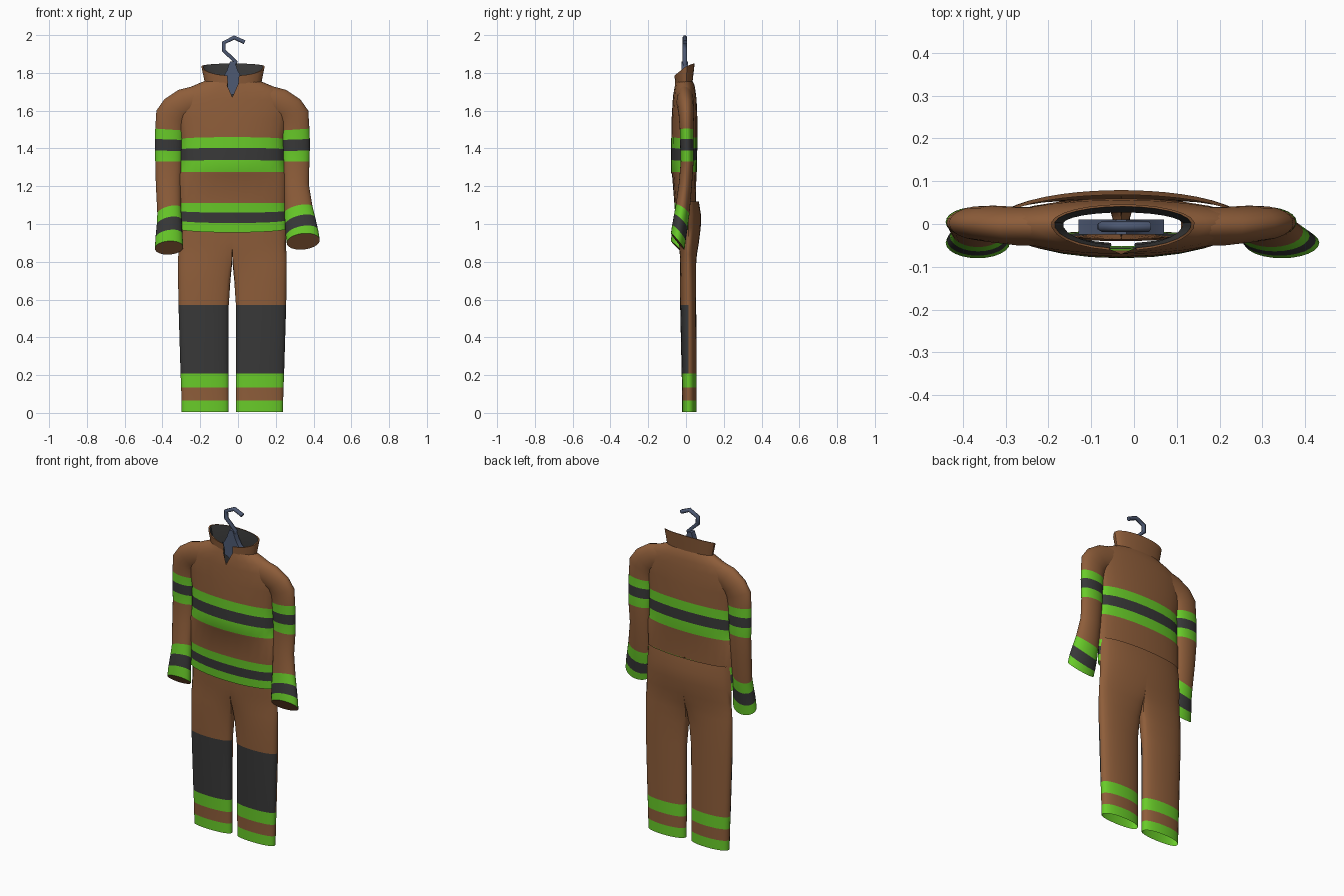
import bpy, bmesh, math
from mathutils import Vector

if "Cube" in bpy.data.objects:
    bpy.data.objects.remove(bpy.data.objects["Cube"])

CX = -0.03   # centre line of the garment
N = 24       # points round every section


def mat(name, col):
    m = bpy.data.materials.new(name)
    m.diffuse_color = (*col, 1)
    m.use_nodes = True
    m.node_tree.nodes["Principled BSDF"].inputs["Base Color"].default_value = m.diffuse_color
    return m


BROWN = mat("brown_cloth", (0.27, 0.11, 0.042))
GREEN = mat("lime_band", (0.14, 0.60, 0.022))
DARK = mat("dark_cloth", (0.04, 0.04, 0.04))
STEEL = mat("hanger_blue", (0.075, 0.10, 0.17))
B, G, D = 0, 1, 2


def loft(bm, rings, segs, closed=True, front=None):
    """Skin rings of equal length; segs gives the material of each strip."""
    rows = [[bm.verts.new(p) for p in r] for r in rings]
    n = len(rows[0])
    for i, (a, b) in enumerate(zip(rows, rows[1:])):
        for j in range(n if closed else n - 1):
            k = (j + 1) % n
            f = bm.faces.new((a[j], a[k], b[k], b[j]))
            f.material_index = segs[i]
            if front and i == front[0] and j < n / 2:
                f.material_index = front[1]
    return rows


def finish(bm, name, angle=40, weld=True):
    if weld:
        bmesh.ops.remove_doubles(bm, verts=bm.verts, dist=0.0005)
    bmesh.ops.recalc_face_normals(bm, faces=bm.faces)
    me = bpy.data.meshes.new(name)
    bm.to_mesh(me)
    bm.free()
    for m in (BROWN, GREEN, DARK):
        me.materials.append(m)
    ob = bpy.data.objects.new(name, me)
    bpy.context.collection.objects.link(ob)
    bpy.ops.object.select_all(action='DESELECT')
    ob.select_set(True)
    bpy.context.view_layer.objects.active = ob
    bpy.ops.object.shade_smooth_by_angle(angle=math.radians(angle))
    return ob


# angles start at the left side and run past the front first
ANG = [math.pi + 2 * math.pi * i / N for i in range(N)]


def section(z, w, yf, yb, sag=0.0):
    return [Vector((CX + w * math.cos(t),
                    (yb if math.sin(t) > 0 else -yf) * math.sin(t),
                    z - sag * abs(math.sin(t)))) for t in ANG]


# jacket body: z, half width, front y, back y, sag
body = [(0.975, .288, -.052, .05, .02), (1.02, .286, -.055, .05, .015), (1.07, .284, -.058, .05, .01),
        (1.112, .283, -.062, .052, 0), (1.262, .284, -.074, .055, 0), (1.275, .276, -.08, .057, 0),
        (1.335, .275, -.08, .058, -.003), (1.395, .274, -.079, .06, -.008), (1.45, .272, -.078, .06, -.01),
        (1.56, .29, -.076, .06, 0), (1.66, .30, -.07, .056, 0), (1.705, .265, -.065, .05, 0),
        (1.735, .20, -.06, .045, 0), (1.757, .147, -.056, .034, 0)]
rings = [section(*r) for r in body]
for r in rings[11:]:                      # neck notch
    r[N // 4] = Vector((CX, -.07, 1.672))
bm = bmesh.new()
loft(bm, rings, [G, D, G, B, B, G, D, G, B, B, B, B, B])
finish(bm, "jacket_body")

# collar with dark lining, open at the front
bm = bmesh.new()
arc = [math.radians(-90 + 11 + 338 * i / N) for i in range(N + 1)]


def collar_ring(w, yf, yb, z0, rise):
    out = []
    for t in arc:
        s = math.sin(t)
        z = z0 + rise * (s * 0.015 if s > 0 else s * 0.05)
        out.append(Vector((CX + .004 + w * math.cos(t), (yb if s > 0 else -yf) * s, z)))
    return out


loft(bm, [collar_ring(.15, -.058, .034, 1.745, .2), collar_ring(.168, -.062, .046, 1.835, 1),
          collar_ring(.160, -.057, .041, 1.835, 1), collar_ring(.140, -.050, .027, 1.75, .2),
          collar_ring(.150, -.045, .040, 1.62, 0)], [B, B, D, D], closed=False)
finish(bm, "collar")

# sleeves: outer x, outer z, inner x, inner z (x from centre line), y, half depth, front lift
upper = [(.16, 1.742, .14, 1.60, -.005, .045, 0), (.285, 1.71, .20, 1.575, -.005, .045, 0),
         (.36, 1.66, .235, 1.56, 0, .043, 0), (.402, 1.60, .25, 1.535, .002, .04, 0),
         (.408, 1.505, .258, 1.495, .003, .036, 0), (.41, 1.45, .262, 1.445, .004, .036, 0),
         (.41, 1.39, .265, 1.385, .005, .035, 0), (.408, 1.33, .268, 1.33, .006, .034, 0),
         (.405, 1.21, .272, 1.21, -.003, .034, .012)]
ends = {"right": [(.425, 1.09, .277, 1.06, -.018, .036, .025), (.44, 1.03, .278, .995, -.028, .036, .034),
                  (.455, .965, .283, .935, -.038, .036, .04), (.463, .915, .288, .90, -.044, .036, .043)],
        "left": [(.397, 1.055, .272, 1.085, -.018, .036, .025), (.40, .995, .268, 1.02, -.028, .036, .03),
                 (.407, .925, .264, .945, -.038, .036, .034), (.41, .87, .26, .878, -.044, .036, .036)]}
for side, tail in ends.items():
    sx = 1 if side == "right" else -1
    rings = []
    for ox, oz, ix, iz, y, d, lift in upper + tail:
        o, i = Vector((CX + sx * ox, y, oz)), Vector((CX + sx * ix, y, iz))
        c, u, v = (o + i) / 2, (o - i) / 2, Vector((0, d, -lift))
        rings.append([c + u * math.cos(t) + v * math.sin(t) for t in ANG])
    bm = bmesh.new()
    rows = loft(bm, rings, [B] * 4 + [G, D, G, B, B, G, D, G])
    bm.faces.new(rows[-1]).material_index = B      # sleeve end
    finish(bm, side + "_sleeve")

# trousers: z, outer half width, inner gap, front y, back y, blend into shared hips
legs = [(.005, .268, .02, -.02, .056, 0), (.065, .269, .02, -.02, .056, 0), (.135, .271, .02, -.021, .056, 0),
        (.208, .274, .02, -.023, .056, 0), (.57, .285, .019, -.031, .054, 0), (.70, .287, .012, -.033, .054, .15),
        (.79, .288, .003, -.034, .056, .5), (.84, .286, 0, -.035, .060, .85), (.90, .284, 0, -.037, .068, 1),
        (.98, .282, 0, -.04, .078, 1), (1.05, .278, 0, -.04, .079, 1), (1.12, .272, 0, -.035, .068, 1)]
bm = bmesh.new()
K = math.cos(2 * math.pi / N)
for sx in (-1, 1):
    rings = []
    for z, w, gap, yf, yb, k in legs:
        y0, row = .012, []
        for t in ANG:
            c, s = math.cos(t), math.sin(t)
            ex = (w + gap) / 2 + (w - gap) / 2 * c
            dx = min(max(w / 2 * (1 + c / K), 0), w)
            prof = math.sqrt(max(0, 1 - (dx / w) ** 2)) if abs(s) > .01 else 0
            h = (1 - k) * abs(s) ** .8 + k * prof
            y = y0 + ((yb - y0) if s > 0 else (yf - y0)) * h
            row.append(Vector((CX + sx * (ex * (1 - k) + dx * k), y, z)))
        rings.append(row)
    # front of the shin strip is the dark knee pad
    loft(bm, rings, [G, B, G] + [B] * 8, front=(3, D))
finish(bm, "trousers", 50)

# hanger: tapered plate inside the neck
half = [(.012, 1.86), (.03, 1.81), (.05, 1.775), (.10, 1.74), (.10, 1.715), (.03, 1.70), (.004, 1.685)]
prof = half + [(-x, z) for x, z in reversed(half)]
bm = bmesh.new()
f = bm.faces.new([bm.verts.new((CX + x, -.024, z)) for x, z in prof])
ext = bmesh.ops.extrude_face_region(bm, geom=[f])
bmesh.ops.translate(bm, verts=[v for v in ext["geom"] if isinstance(v, bmesh.types.BMVert)], vec=(0, .034, 0))
plate = finish(bm, "hanger_body", 30, weld=False)
plate.data.materials.clear()
plate.data.materials.append(STEEL)

# hanger hook
cu = bpy.data.curves.new("hanger_hook", 'CURVE')
cu.dimensions = '3D'
cu.bevel_depth, cu.bevel_resolution, cu.use_fill_caps = .0125, 1, True
pts = [(CX, 1.82), (-.012, 1.858), (-.075, 1.918), (-.075, 1.96), (-.02, 1.987), (.035, 1.962)]
sp = cu.splines.new('POLY')
sp.points.add(len(pts) - 1)
for p, (x, z) in zip(sp.points, pts):
    p.co = (x, -.006, z, 1)
cu.materials.append(STEEL)
bpy.context.collection.objects.link(bpy.data.objects.new("hanger_hook", cu))
